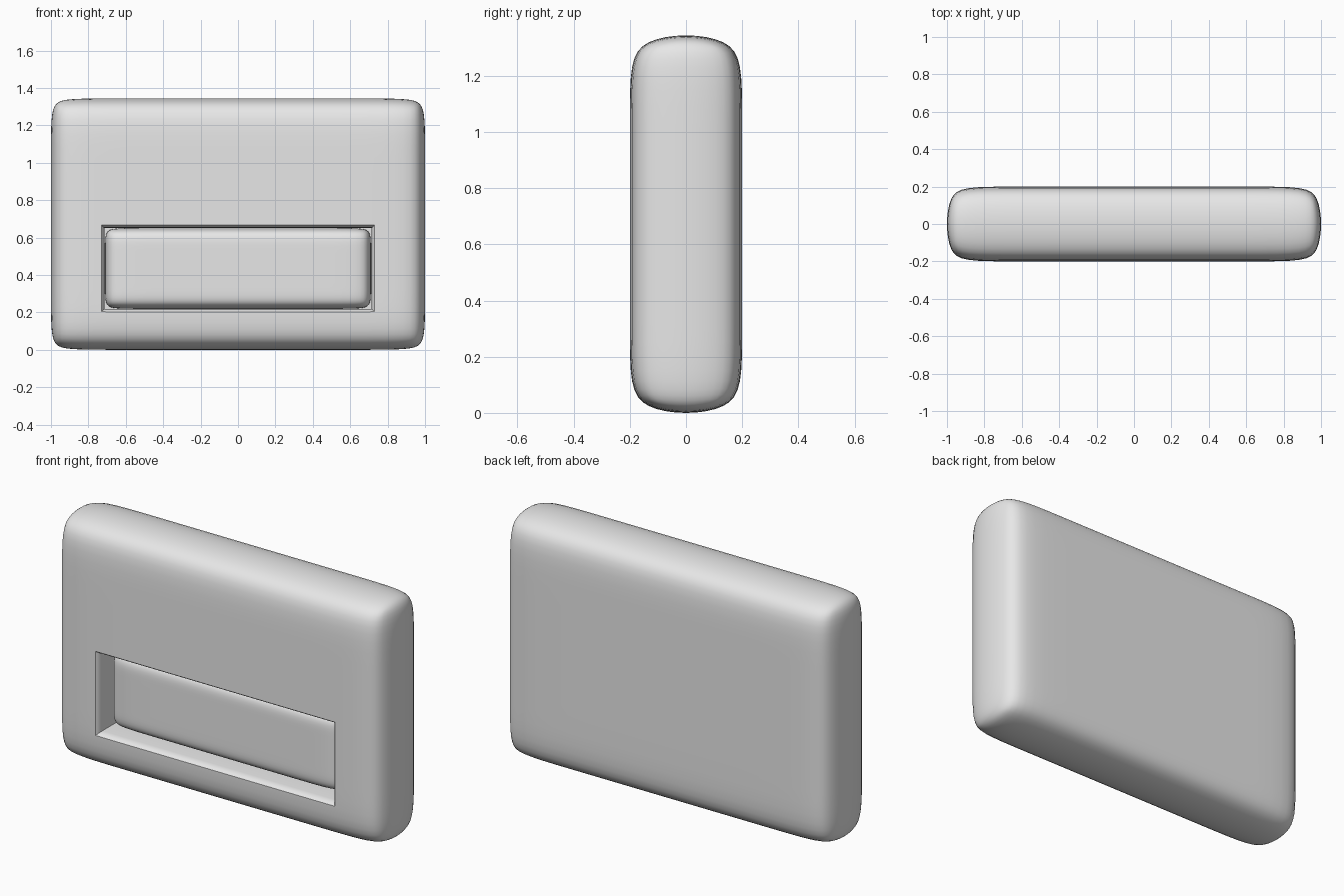
import bpy, bmesh, math
from mathutils import Vector

old = bpy.data.objects.get("Cube")
if old:
    bpy.data.objects.remove(old, do_unlink=True)

grey = bpy.data.materials.new("light_grey")
grey.use_nodes = True
grey.diffuse_color = (0.8, 0.8, 0.8, 1)
grey.node_tree.nodes["Principled BSDF"].inputs["Base Color"].default_value = (0.8, 0.8, 0.8, 1)


def add_object(name, bm):
    mesh = bpy.data.meshes.new(name)
    bm.to_mesh(mesh)
    bm.free()
    mesh.materials.append(grey)
    obj = bpy.data.objects.new(name, mesh)
    bpy.context.collection.objects.link(obj)
    return obj


def pillow_box(name, centre, half, support_x, support_z):
    """Subdivided box whose support loops set how tight the rounding is."""
    size = Vector((half[0] + support_x / 24, half[1], half[2] + support_z / 24))
    bm = bmesh.new()
    bmesh.ops.create_cube(bm, size=2)
    for v in bm.verts:
        v.co = v.co * size
    for axis, inset in ((0, support_x), (2, support_z)):
        for side in (-1, 1):
            normal = Vector((0, 0, 0))
            normal[axis] = side
            bmesh.ops.bisect_plane(bm, geom=bm.verts[:] + bm.edges[:] + bm.faces[:],
                                   plane_co=normal * (size[axis] - inset), plane_no=normal)
    bmesh.ops.translate(bm, verts=bm.verts[:], vec=centre)
    obj = add_object(name, bm)
    sub = obj.modifiers.new("rounding", 'SUBSURF')
    sub.levels = sub.render_levels = 3
    return obj


def finish(obj):
    """Apply modifiers and shade smooth, keeping hard edges."""
    bpy.ops.object.select_all(action='DESELECT')
    obj.select_set(True)
    bpy.context.view_layer.objects.active = obj
    for mod in list(obj.modifiers):
        bpy.ops.object.modifier_apply(modifier=mod.name)
    bpy.ops.object.shade_smooth_by_angle(angle=math.radians(40))


# Rounded slab
body = pillow_box("body", (0, 0, 0.672), (1, 0.2, 0.672), 0.18, 0.2)

# Recess cutter: stacked rectangles with a softly flared mouth
bm = bmesh.new()
rings = []
for y, flare in ((-0.3, 0.02), (-0.205, 0.02), (-0.192, 0.009),
                 (-0.178, 0.003), (-0.16, 0), (0, 0)):
    rings.append([bm.verts.new((sx * (0.715 + flare), y, 0.435 + sz * (0.217 + flare)))
                  for sx, sz in ((-1, -1), (1, -1), (1, 1), (-1, 1))])
for a, b in zip(rings, rings[1:]):
    for i in range(4):
        j = (i + 1) % 4
        bm.faces.new((a[i], a[j], b[j], b[i]))
bm.faces.new(rings[0])
bm.faces.new(rings[-1])
bmesh.ops.recalc_face_normals(bm, faces=bm.faces[:])
cutter = add_object("recess_cutter", bm)
cutter.hide_render = True

cut = body.modifiers.new("recess", 'BOOLEAN')
cut.operation = 'DIFFERENCE'
cut.solver = 'EXACT'
cut.object = cutter
finish(body)
bpy.data.objects.remove(cutter, do_unlink=True)

# Cushioned bar set inside the recess
bar = pillow_box("recessed_bar", (0, -0.01, 0.435), (0.71, 0.12, 0.216), 0.13, 0.09)
finish(bar)
